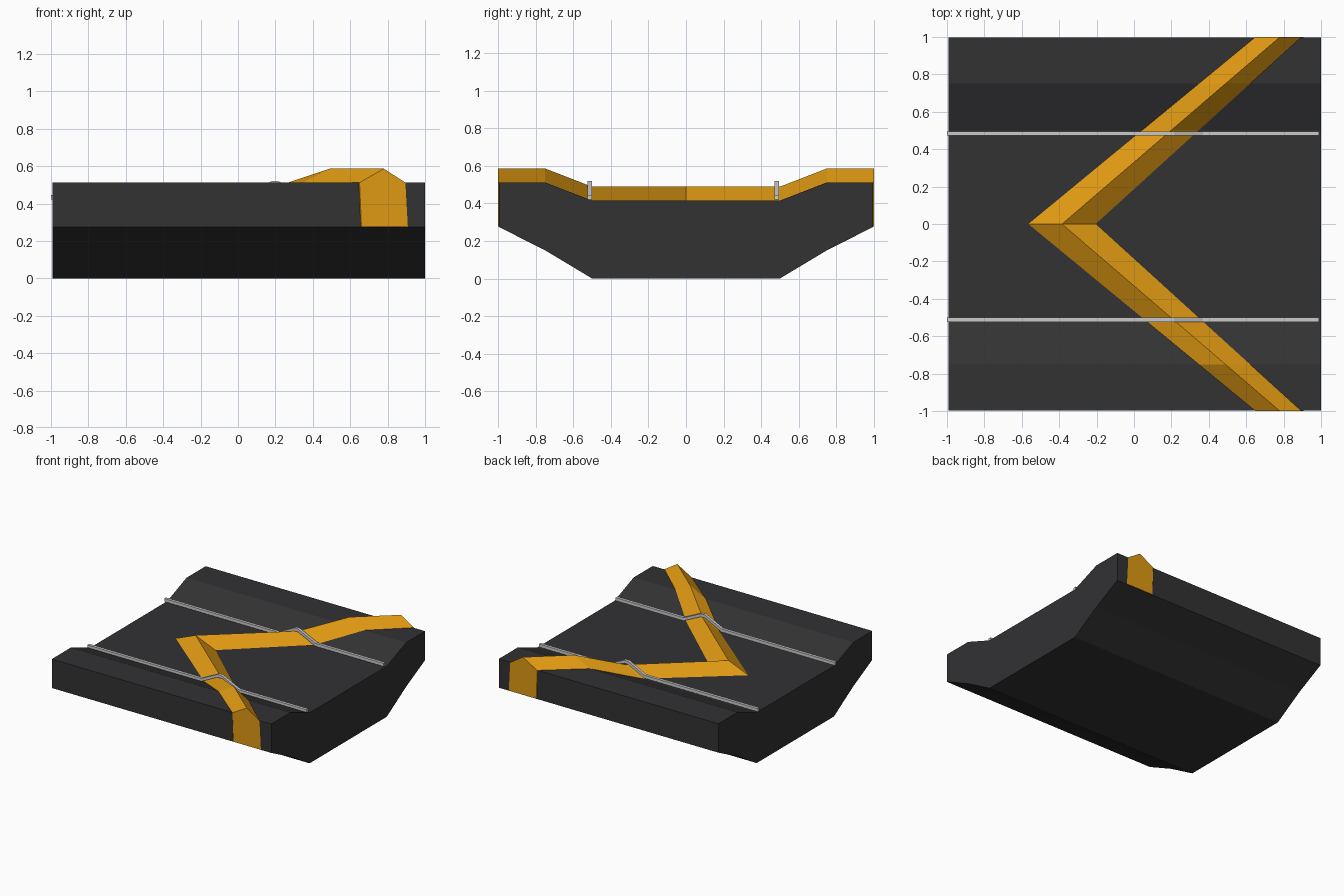
import bpy, bmesh

if "Cube" in bpy.data.objects:
    bpy.data.objects.remove(bpy.data.objects["Cube"])


def material(name, rgb):
    m = bpy.data.materials.new(name)
    m.diffuse_color = (*rgb, 1)
    m.use_nodes = True
    m.node_tree.nodes["Principled BSDF"].inputs["Base Color"].default_value = m.diffuse_color
    return m


def loft(name, sections, mat=None):
    """Skin a row of matching closed cross-sections and cap both ends."""
    bm = bmesh.new()
    rings = [[bm.verts.new(p) for p in s] for s in sections]
    n = len(rings[0])
    for a, b in zip(rings, rings[1:]):
        for i in range(n):
            j = (i + 1) % n
            bm.faces.new((a[i], a[j], b[j], b[i]))
    bm.faces.new(rings[0])
    bm.faces.new(rings[-1])
    bmesh.ops.recalc_face_normals(bm, faces=bm.faces)
    me = bpy.data.meshes.new(name)
    bm.to_mesh(me)
    bm.free()
    ob = bpy.data.objects.new(name, me)
    bpy.context.collection.objects.link(ob)
    if mat:
        me.materials.append(mat)
    return ob


dark = material("dark_rubber", (0.032, 0.032, 0.034))
orange = material("orange_paint", (0.74, 0.32, 0.006))

# Dished slab: half profile mirrored across y, extruded along x
half = [(0.5, 0), (0.75, 0.15), (0.997, 0.275), (0.997, 0.512), (0.75, 0.512), (0.5, 0.415)]
profile = half + [(-y, z) for y, z in reversed(half)]
loft("slab", [[(x, y, z) for y, z in profile] for x in (-0.992, 1)], dark)

# Raised V-shaped rib following the slab's upper surface
stations = [(0, 0.415), (0.5, 0.415), (0.75, 0.512), (1, 0.512)]
stations = [(-y, z) for y, z in reversed(stations[1:])] + stations
sections = []
for y, z in stations:
    t = abs(y)
    outer, ridge, inner = -0.565 + 1.215 * t, -0.385 + 1.165 * t, -0.205 + 1.1 * t
    sections.append([(outer + 0.01, y, 0.277), (outer, y, z), (ridge, y, z + 0.074),
                     (inner, y, z), (inner + 0.013, y, 0.277)])
loft("chevron_rib", sections, orange)

# Thin rails running along x and bending over the rib
for name, y in (("rail_front", -0.512), ("rail_back", 0.484)):
    path = [(-1, 0.433), (0.03, 0.433), (0.18, 0.507), (0.215, 0.507), (0.37, 0.433), (0.988, 0.433)]
    w, h = 0.0115, 0.0125
    loft(name, [[(x, y - w, z - h), (x, y + w, z - h), (x, y + w, z + h), (x, y - w, z + h)]
                for x, z in path])
